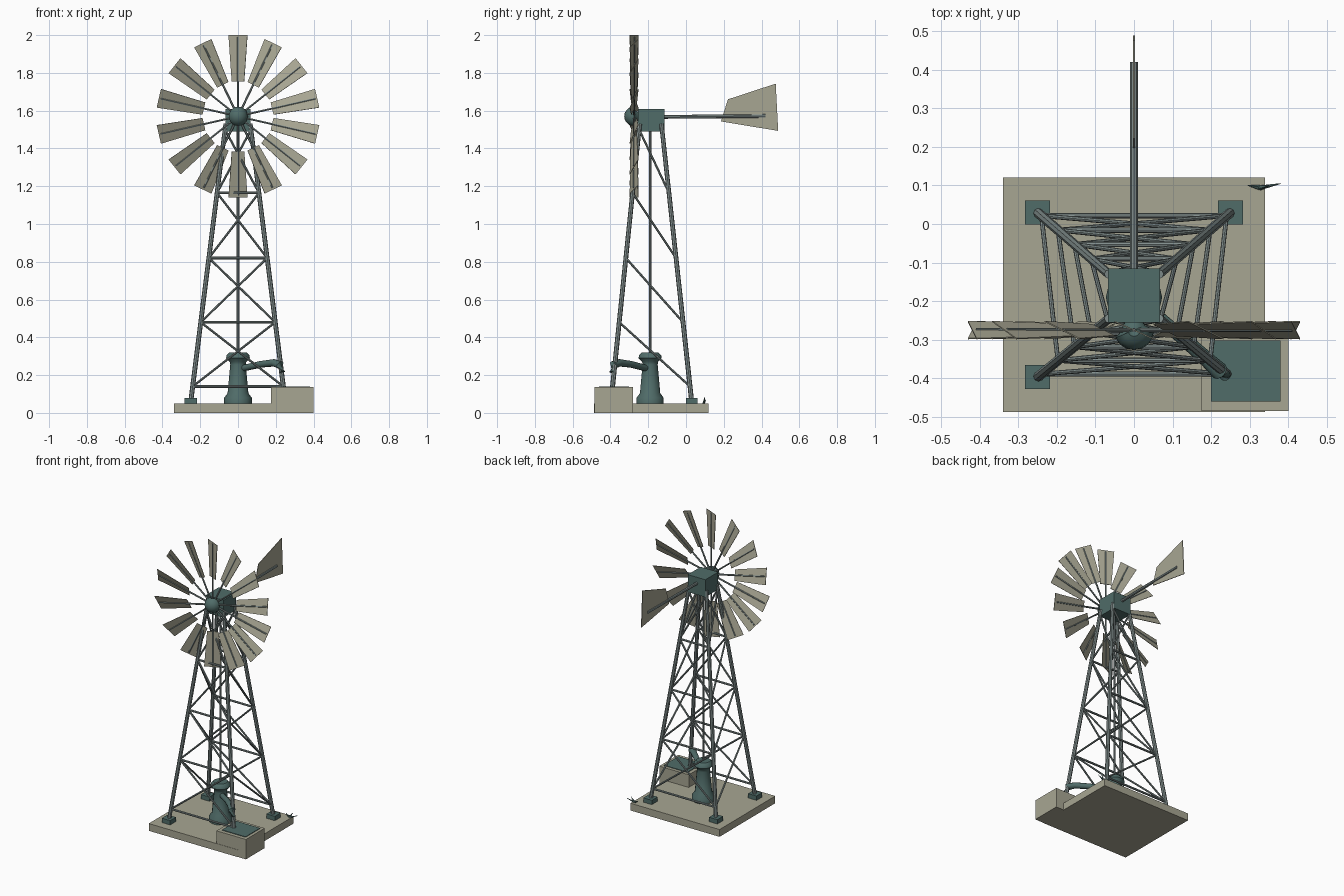
import bpy, bmesh, math
from mathutils import Vector

cube = bpy.data.objects.get("Cube")
if cube:
    bpy.data.objects.remove(cube, do_unlink=True)


def material(name, rgb):
    m = bpy.data.materials.new(name)
    m.use_nodes = True
    m.diffuse_color = (*rgb, 1)
    m.node_tree.nodes["Principled BSDF"].inputs["Base Color"].default_value = (*rgb, 1)
    return m


STONE = material("pale stone", (0.39, 0.38, 0.29))
STEEL = material("grey steel", (0.22, 0.27, 0.265))
GREEN = material("dark green iron", (0.08, 0.15, 0.14))


def finish(name, bm, mat, smooth=False):
    bmesh.ops.recalc_face_normals(bm, faces=bm.faces)
    mesh = bpy.data.meshes.new(name)
    bm.to_mesh(mesh)
    bm.free()
    mesh.materials.append(mat)
    ob = bpy.data.objects.new(name, mesh)
    bpy.context.collection.objects.link(ob)
    if smooth:
        bpy.ops.object.select_all(action='DESELECT')
        ob.select_set(True)
        bpy.context.view_layer.objects.active = ob
        bpy.ops.object.shade_smooth_by_angle(angle=math.radians(40))
    return ob


def box(name, lo, hi, mat):
    bm = bmesh.new()
    bmesh.ops.create_cube(bm, size=1)
    for v in bm.verts:
        v.co = Vector([l + (h - l) * (c + 0.5) for l, h, c in zip(lo, hi, v.co)])
    return finish(name, bm, mat)


def add_tube(bm, points, radii, sides=8):
    """Sweep a round section along a path, with capped ends."""
    pts = [Vector(p) for p in points]
    rings = []
    for i, p in enumerate(pts):
        d = (pts[min(i + 1, len(pts) - 1)] - pts[max(i - 1, 0)]).normalized()
        ref = Vector((0, 0, 1)) if abs(d.z) < 0.9 else Vector((0, 1, 0))
        u = d.cross(ref).normalized()
        w = d.cross(u)
        rings.append([bm.verts.new(p + radii[i] * (math.cos(a) * u + math.sin(a) * w))
                      for a in (math.tau * k / sides for k in range(sides))])
    for a, b in zip(rings, rings[1:]):
        for k in range(sides):
            n = (k + 1) % sides
            bm.faces.new((a[k], a[n], b[n], b[k]))
    bm.faces.new(rings[0])
    bm.faces.new(rings[-1])


def tube(name, points, radii, mat, sides=8):
    bm = bmesh.new()
    add_tube(bm, points, radii, sides)
    return finish(name, bm, mat, True)


def add_plate(bm, outline, normal, thick):
    """Thin flat panel centred on its outline."""
    a, b = ([bm.verts.new(p + normal * s * thick / 2) for p in outline] for s in (-1, 1))
    bm.faces.new(a)
    bm.faces.new(b)
    for k in range(len(a)):
        n = (k + 1) % len(a)
        bm.faces.new((a[k], a[n], b[n], b[k]))


AXIS_Y = -0.185

# Ground slab, trough and water
box("base_slab", (-0.34, -0.487, 0), (0.34, 0.12, 0.05), STONE)
box("trough", (0.175, -0.485, 0), (0.4, -0.28, 0.137), STONE)
box("trough_water", (0.2, -0.46, 0.135), (0.38, -0.302, 0.141), GREEN)

# Tower legs and their feet
FOOT_Z, TOP_Z = 0.06, 1.53


def leg_point(sx, sy, z):
    t = (z - FOOT_Z) / (TOP_Z - FOOT_Z)
    foot_y, top_y = (0.03, -0.13) if sy > 0 else (-0.397, -0.245)
    return Vector((sx * (0.25 + (0.065 - 0.25) * t), foot_y + (top_y - foot_y) * t, z))


for sx, side in ((1, "left"), (-1, "right")):
    for sy, end in ((1, "back"), (-1, "front")):
        f = leg_point(sx, sy, FOOT_Z)
        box(f"{end}_{side}_foot", (f.x - 0.032, f.y - 0.031, 0.05),
            (f.x + 0.032, f.y + 0.031, 0.08), GREEN)
        tube(f"{end}_{side}_leg", [f, leg_point(sx, sy, TOP_Z)], [0.013, 0.012], STEEL)

# Bracing: crossed on front and back, single diagonals on the sides
levels = [0.14, 0.48, 0.82, 1.165, 1.5]
bm = bmesh.new()
for sy in (1, -1):
    for z in levels:
        add_tube(bm, [leg_point(-1, sy, z), leg_point(1, sy, z)], [0.007] * 2)
    for z0, z1 in zip(levels, levels[1:]):
        for sx in (1, -1):
            add_tube(bm, [leg_point(-sx, sy, z0), leg_point(sx, sy, z1)], [0.006] * 2)
for sx in (1, -1):
    for z0, z1 in zip(levels, levels[1:]):
        add_tube(bm, [leg_point(sx, 1, z0), leg_point(sx, -1, z1)], [0.006] * 2)
finish("tower_braces", bm, STEEL, True)

# Pump body, spout and rod
profile = [(0.073, 0.05), (0.073, 0.08), (0.055, 0.105), (0.041, 0.255),
           (0.043, 0.27), (0.063, 0.29), (0.06, 0.305), (0.045, 0.32)]
tube("pump_body", [(0, AXIS_Y - 0.005, z) for r, z in profile],
     [r for r, z in profile], GREEN, 14)
tube("pump_spout", [(0.02, -0.205, 0.235), (0.12, -0.29, 0.257), (0.19, -0.352, 0.265),
                    (0.222, -0.382, 0.255), (0.236, -0.392, 0.215)],
     [0.017, 0.018, 0.02, 0.023, 0.015], GREEN, 10)
tube("pump_rod", [(0, AXIS_Y - 0.005, 0.31), (0, AXIS_Y - 0.005, 1.5)], [0.007] * 2, STEEL)

# Gearbox and hub
box("gearbox", (-0.067, -0.255, 1.49), (0.067, -0.115, 1.61), GREEN)
HUB = Vector((0, -0.275, 1.57))
bm = bmesh.new()
bmesh.ops.create_uvsphere(bm, u_segments=16, v_segments=10, radius=0.052)
for v in bm.verts:
    v.co = v.co * (1 if v.co.y < 0 else 0.6) + HUB
finish("hub", bm, GREEN, True)

# Wheel: pitched blades on spokes
BLADES, PITCH = 14, math.radians(24)
blades, spokes = bmesh.new(), bmesh.new()
for k in range(BLADES):
    a = math.pi / 2 + math.tau * k / BLADES
    out = Vector((math.cos(a), 0, math.sin(a)))
    turn = Vector((-math.sin(a), 0, math.cos(a)))
    wide = turn * math.cos(PITCH) + Vector((0, math.sin(PITCH), 0))
    face = wide.cross(out)
    add_plate(blades, [HUB + out * r + wide * w for r, w in
                       ((0.185, -0.036), (0.43, -0.055), (0.43, 0.055), (0.185, 0.036))],
              face, 0.003)
    add_tube(spokes, [HUB + out * 0.03, HUB + out * 0.42], [0.006, 0.005], 6)
finish("wheel_blades", blades, STONE)
finish("wheel_spokes", spokes, STEEL, True)

# Tail boom and vane
tube("tail_boom", [(0, -0.117, 1.567), (0, 0.42, 1.572)], [0.01, 0.01], STEEL)
bm = bmesh.new()
add_plate(bm, [Vector((0, y, z)) for y, z in
               ((0.185, 1.543), (0.222, 1.66), (0.475, 1.743), (0.488, 1.493))],
          Vector((1, 0, 0)), 0.004)
finish("tail_vane", bm, STONE)

# Small weed at the slab corner
bm = bmesh.new()
for tip in ((0.38, 0.105, 0.07), (0.35, 0.1, 0.085), (0.295, 0.1, 0.07)):
    add_tube(bm, [(0.325, 0.094, 0.05), tip], [0.007, 0.001], 5)
finish("weed", bm, GREEN)
